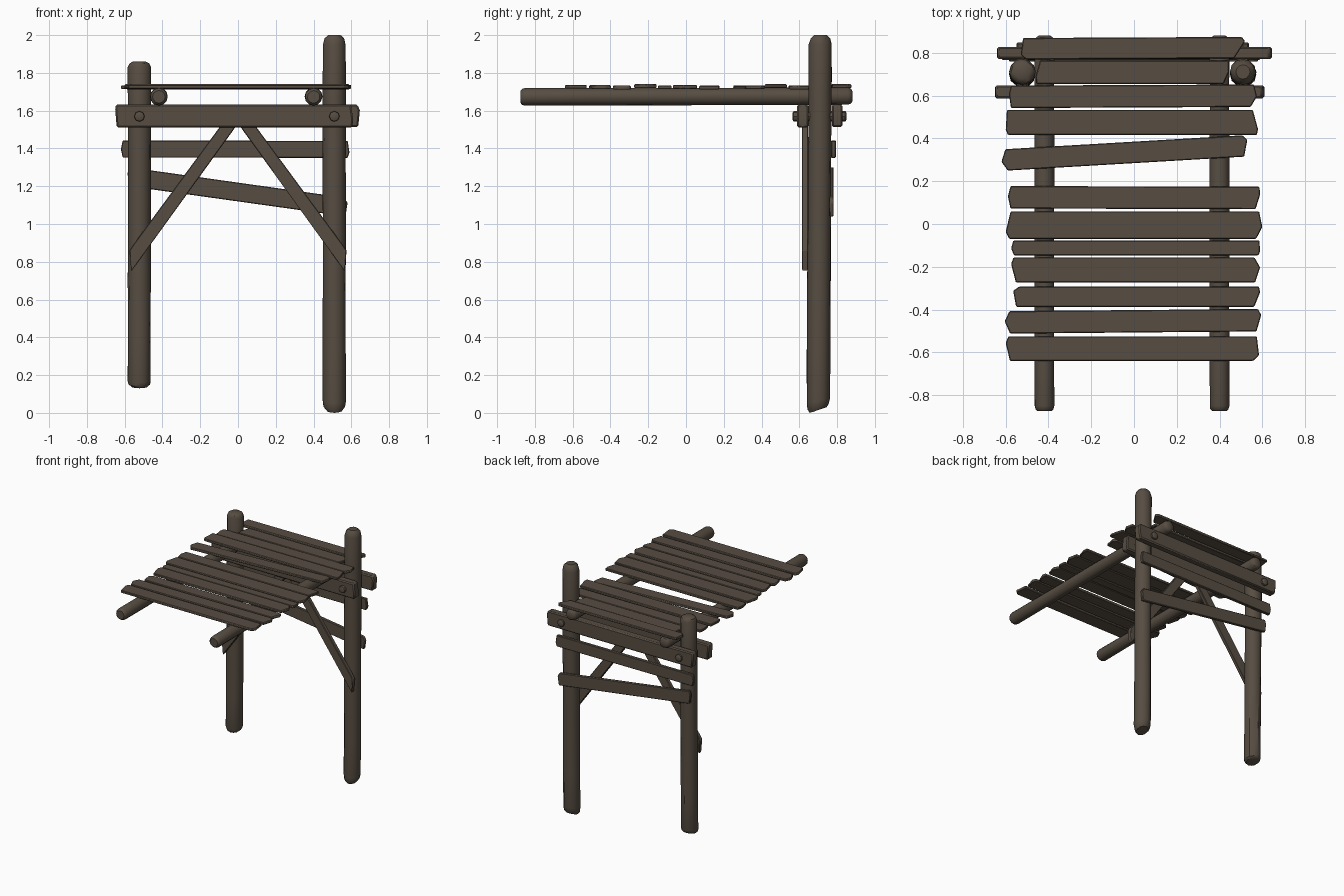
import bpy, bmesh, math, random
from mathutils import Vector

random.seed(4)
cube = bpy.data.objects.get("Cube")
if cube:
    bpy.data.objects.remove(cube, do_unlink=True)

wood = bpy.data.materials.new("weathered_brown_wood")
wood.use_nodes = True
colour = (0.095, 0.075, 0.055, 1)
wood.diffuse_color = colour
bsdf = wood.node_tree.nodes["Principled BSDF"]
bsdf.inputs["Base Color"].default_value = colour
bsdf.inputs["Roughness"].default_value = 0.9


def finish(name, bm, bevel=0.0):
    bmesh.ops.recalc_face_normals(bm, faces=bm.faces)
    mesh = bpy.data.meshes.new(name)
    bm.to_mesh(mesh)
    bm.free()
    mesh.materials.append(wood)
    obj = bpy.data.objects.new(name, mesh)
    bpy.context.collection.objects.link(obj)
    if bevel:
        mod = obj.modifiers.new("worn_edges", "BEVEL")
        mod.width = bevel
        mod.limit_method = "ANGLE"
    bpy.ops.object.select_all(action="DESELECT")
    obj.select_set(True)
    bpy.context.view_layer.objects.active = obj
    bpy.ops.object.shade_smooth_by_angle(angle=math.radians(35))
    return obj


def log(name, start, end, radius, rounding, slant=0.0, sides=12, wobble=0.03):
    """Rough round timber with worn ends; the start cut can slant."""
    start, end = Vector(start), Vector(end)
    axis = (end - start).normalized()
    length = (end - start).length
    side = axis.cross(Vector((1, 0, 0)) if abs(axis.x) < 0.9 else Vector((0, 0, 1))).normalized()
    other = axis.cross(side)
    r = rounding
    stations = [(0, 0.72), (r * 0.35, 0.92), (r, 1)]
    stations += [(length * k / 6, 1) for k in range(1, 6)]
    stations += [(length - r, 1), (length - r * 0.35, 0.85), (length, 0.55)]
    bm = bmesh.new()
    rings = []
    for t, scale in stations:
        ring = []
        for k in range(sides):
            a = math.tau * k / sides
            rad = radius * scale * (1 + random.uniform(-wobble, wobble))
            lift = slant * (1 + math.cos(a)) / 2 if t <= r else 0
            ring.append(bm.verts.new(start + axis * (t + lift)
                        + side * rad * math.cos(a) + other * rad * math.sin(a)))
        rings.append(ring)
    for low, high in zip(rings, rings[1:]):
        for k in range(sides):
            n = (k + 1) % sides
            bm.faces.new((low[k], low[n], high[n], high[k]))
    bm.faces.new(rings[0])
    bm.faces.new(rings[-1])
    return finish(name, bm)


def prism(name, outline, plane, low, high, bevel=0.004):
    """Extrude a flat outline along the axis normal to its plane."""
    bm = bmesh.new()
    def place(u, v, w):
        return (u, v, w) if plane == "xy" else (u, w, v)
    bottom = [bm.verts.new(place(u, v, low)) for u, v in outline]
    face = bm.faces.new(bottom)
    top = bmesh.ops.extrude_face_region(bm, geom=[face])
    shift = Vector(place(0, 0, high - low))
    bmesh.ops.translate(bm, vec=shift,
                        verts=[g for g in top["geom"] if isinstance(g, bmesh.types.BMVert)])
    return finish(name, bm, bevel)


def board(name, x0, x1, v0, v1, width, plane, low, high, chip=0.025, bevel=0.004):
    """Board whose centre line runs from (x0, v0) to (x1, v1), with chipped ends."""
    h = width / 2
    c = [random.uniform(0.1, 1) * chip for _ in range(4)]
    m = [random.uniform(-0.6, 0.6) * h for _ in range(2)]
    outline = [(x0 + c[0], v0 - h), (x1 - c[1], v1 - h), (x1, v1 + m[0]),
               (x1 - c[2], v1 + h), (x0 + c[3], v0 + h), (x0, v0 + m[1])]
    return prism(name, outline, plane, low, high, bevel)


# Upright posts
log("tall_post", (0.51, 0.70, 0), (0.51, 0.712, 2.0), 0.061, 0.05, slant=0.03)
log("short_post", (-0.522, 0.70, 0.13), (-0.522, 0.712, 1.86), 0.061, 0.03, slant=0.02)

# Long roof bearers
for name, x in (("left_bearer", 0.40), ("right_bearer", -0.419)):
    log(name, (x, -0.875, 1.673), (x, 0.882, 1.677), 0.046, 0.025)

# Cross beams clamped on both sides of the posts
board("front_cross_beam", -0.65, 0.61, 1.572, 1.572, 0.122, "xz", 0.588, 0.648, 0.012, 0.008)
board("back_cross_beam", -0.64, 0.645, 1.573, 1.573, 0.118, "xz", 0.772, 0.828, 0.012, 0.008)

# Bolts through beams and posts
for side, x in (("left", 0.51), ("right", -0.522)):
    log(side + "_bolt", (x, 0.565, 1.57), (x, 0.85, 1.57), 0.028, 0.008, sides=8, wobble=0)

# Diagonal braces
for side, s in (("left", 1), ("right", -1)):
    outline = [(s * 0.565, 0.75), (s * 0.575, 0.86), (s * 0.555, 0.89),
               (s * 0.07, 1.55), (s * -0.01, 1.55), (s * 0.03, 1.49)]
    prism(side + "_brace", outline, "xz", 0.614, 0.646)

# Boards nailed to the back
board("upper_back_board", -0.62, 0.59, 1.397, 1.395, 0.09, "xz", 0.768, 0.793)
board("lower_back_board", -0.585, 0.58, 1.25, 1.09, 0.10, "xz", 0.76, 0.782)

# Roof planks: x start, x end, y at start, y at end, width, lift
planks = [
    (-0.53, 0.52, 0.82, 0.825, 0.10, 0.008), (-0.46, 0.445, 0.71, 0.71, 0.11, 0),
    (-0.585, 0.575, 0.595, 0.60, 0.105, 0), (-0.60, 0.58, 0.475, 0.475, 0.118, 0.008),
    (-0.62, 0.53, 0.30, 0.365, 0.10, 0.002), (-0.59, 0.59, 0.125, 0.122, 0.105, 0),
    (-0.60, 0.60, -0.005, -0.005, 0.128, 0.004), (-0.575, 0.59, -0.112, -0.112, 0.07, 0.002),
    (-0.575, 0.59, -0.215, -0.215, 0.118, 0.008), (-0.565, 0.59, -0.34, -0.34, 0.095, 0),
    (-0.605, 0.595, -0.46, -0.45, 0.105, 0.003), (-0.60, 0.585, -0.583, -0.583, 0.115, 0.005),
]
for i, (x0, x1, y0, y1, width, lift) in enumerate(planks):
    board(f"roof_plank_{i + 1}", x0, x1, y0, y1, width, "xy",
          1.712 + lift, 1.732 + lift, 0.06 if i == 0 else 0.03)
